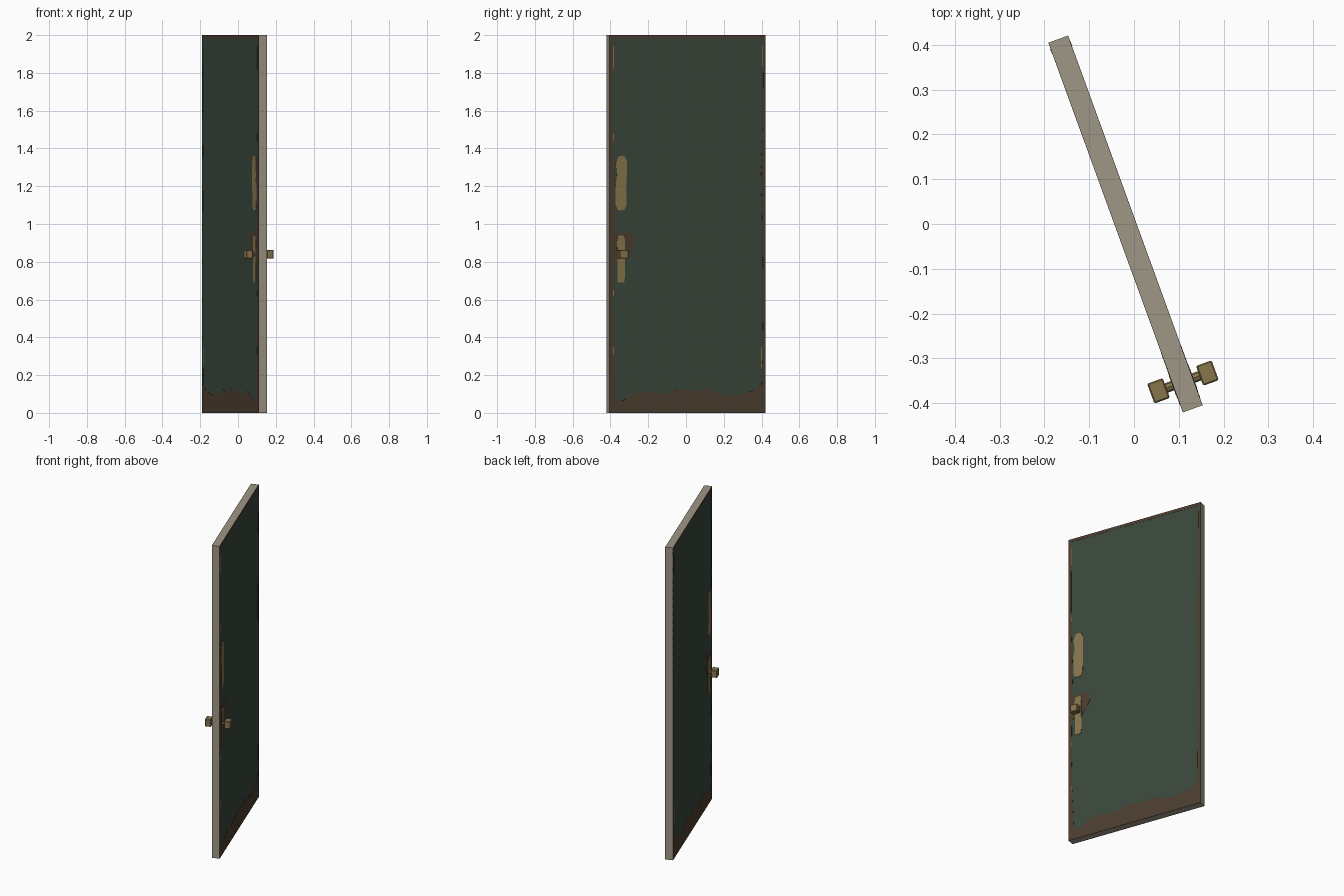
import bpy, bmesh, math
from mathutils import Matrix, Vector

cube = bpy.data.objects.get("Cube")
if cube:
    bpy.data.objects.remove(cube, do_unlink=True)

WIDTH, THICK, HEIGHT = 0.878, 0.045, 2.0
HALF = WIDTH / 2
# The door hangs half open: local x is its normal, local y runs along its width
SWING = Matrix.Translation((-0.019, 0, 0)) @ Matrix.Rotation(math.radians(20), 4, 'Z')


def material(name, rgb):
    lin = [((c / 255 + 0.055) / 1.055) ** 2.4 for c in rgb] + [1]
    m = bpy.data.materials.new(name)
    m.use_nodes = True
    m.diffuse_color = lin
    m.node_tree.nodes["Principled BSDF"].inputs["Base Color"].default_value = lin
    return m


GREEN = material("dark green paint", (58, 71, 59))
BEIGE = material("bare edge beige", (158, 151, 133))
RUST = material("rust brown", (76, 61, 47))
BRASS = material("dull brass", (135, 118, 77))


def finish(name, bm, mats):
    bmesh.ops.recalc_face_normals(bm, faces=bm.faces)
    me = bpy.data.meshes.new(name)
    bm.to_mesh(me)
    bm.free()
    for m in mats:
        me.materials.append(m)
    ob = bpy.data.objects.new(name, me)
    ob.matrix_world = SWING
    bpy.context.collection.objects.link(ob)
    return ob


def add_box(bm, centre, size):
    mat = Matrix.Translation(centre) @ Matrix.Diagonal((*size, 1))
    return bmesh.ops.create_cube(bm, size=1, matrix=mat)["verts"]


def patch(name, outline, mat, lift=0.001):
    """Thin painted plate with a (width, height) outline, on both door faces."""
    bm = bmesh.new()
    for side in (-1, 1):
        x0 = side * (THICK / 2 - 0.001)
        face = bm.faces.new([bm.verts.new((x0, y, z)) for y, z in outline])
        ext = bmesh.ops.extrude_face_region(bm, geom=[face])["geom"]
        bmesh.ops.translate(bm, vec=(side * (lift + 0.001), 0, 0),
                            verts=[v for v in ext if isinstance(v, bmesh.types.BMVert)])
    return finish(name, bm, [mat])


def rect(y0, y1, z0, z1):
    return [(y0, z0), (y1, z0), (y1, z1), (y0, z1)]


# Door slab: painted faces, bare edges
bm = bmesh.new()
add_box(bm, (0, 0, HEIGHT / 2), (THICK, WIDTH, HEIGHT))
slab = finish("door_slab", bm, [GREEN, BEIGE])
for p in slab.data.polygons:
    p.material_index = 0 if abs(p.normal.x) > 0.5 else 1

# Rust along the bottom, with a wavy upper line
heights = [0.13, 0.06, 0.09, 0.12, 0.10, 0.10, 0.12, 0.13, 0.11,
           0.13, 0.10, 0.09, 0.10, 0.12, 0.16]
wave = [(-HALF + WIDTH * i / (len(heights) - 1), h) for i, h in enumerate(heights)]
patch("bottom_rust", [(-HALF, 0)] + [(HALF, 0)] + wave[::-1], RUST)


# Rust along the sides and top
def side_rust(name, sign, widths):
    step = (HEIGHT - 0.1) / (len(widths) - 1)
    inner = [(sign * (HALF - w), 0.1 + i * step) for i, w in enumerate(widths)]
    patch(name, [(sign * HALF, 0.1)] + inner + [(sign * HALF, HEIGHT)], RUST)


side_rust("latch_side_rust", -1, [0.035, 0.024, 0.02, 0.022, 0.028, 0.022, 0.018, 0.018, 0.02])
side_rust("hinge_side_rust", 1, [0.022, 0.016, 0.014, 0.015, 0.018, 0.024, 0.014, 0.012, 0.014])
patch("top_rust", rect(-HALF, HALF, HEIGHT - 0.018, HEIGHT), RUST)

# Worn rust around the handle
patch("handle_rust", [(-0.42, 0.80), (-0.36, 0.80), (-0.32, 0.85), (-0.298, 0.89),
                      (-0.30, 0.95), (-0.35, 0.955), (-0.42, 0.95)], RUST, 0.0015)

# Worn brass push plate and lock plate
patch("push_plate", [(-0.395, 1.07), (-0.355, 1.075), (-0.344, 1.10), (-0.342, 1.33),
                     (-0.355, 1.36), (-0.390, 1.36), (-0.405, 1.32), (-0.398, 1.26),
                     (-0.407, 1.21), (-0.405, 1.10)], BRASS, 0.002)
patch("lock_plate", [(-0.395, 0.69), (-0.358, 0.69), (-0.353, 0.72), (-0.354, 0.92),
                     (-0.362, 0.94), (-0.390, 0.94), (-0.397, 0.91), (-0.395, 0.80)],
      BRASS, 0.0025)

# Small chips in the paint near the edges
chips = [(-0.417, 1.82, 1.94), (-0.417, 1.44, 1.48), (-0.417, 0.62, 0.65),
         (-0.417, 0.31, 0.35), (0.416, 0.24, 0.35), (0.422, 1.84, 1.94)]
for i, (y, z0, z1) in enumerate(chips):
    patch(f"paint_chip_{i + 1}", rect(y - 0.002, y + 0.002, z0, z1), BRASS, 0.002)

# Door knobs on short stems
KNOB_Y, KNOB_Z = -0.375, 0.84
for side, label in ((-1, "outer"), (1, "inner")):
    bm = bmesh.new()
    add_box(bm, (side * 0.058, KNOB_Y, KNOB_Z), (0.037, 0.047, 0.047))
    bmesh.ops.bevel(bm, geom=bm.edges[:], offset=0.003, segments=1, affect='EDGES')
    finish(f"{label}_knob", bm, [BRASS])
    bm = bmesh.new()
    turn = Matrix.Translation((side * 0.032, KNOB_Y, KNOB_Z)) @ Matrix.Rotation(math.pi / 2, 4, 'Y')
    bmesh.ops.create_cone(bm, cap_ends=True, segments=8, radius1=0.011, radius2=0.011,
                          depth=0.024, matrix=turn)
    finish(f"{label}_knob_stem", bm, [BRASS])
